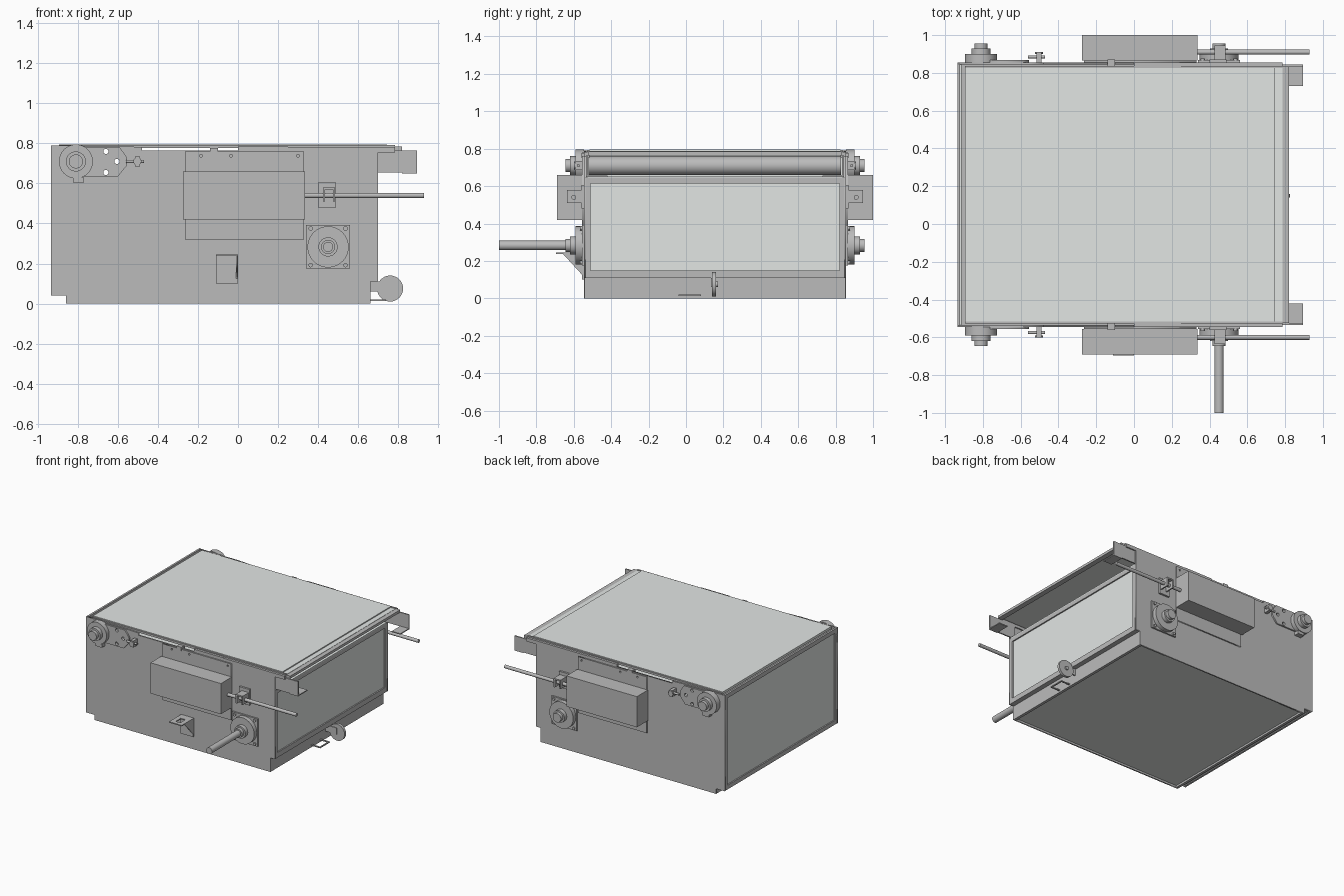
import bpy, math
from mathutils import Vector

old = bpy.data.objects.get("Cube")
if old:
    bpy.data.objects.remove(old, do_unlink=True)


def material(name, rgb):
    m = bpy.data.materials.new(name)
    m.use_nodes = True
    m.diffuse_color = (*rgb, 1)
    m.node_tree.nodes["Principled BSDF"].inputs["Base Color"].default_value = (*rgb, 1)
    return m


STEEL = material("steel grey", (0.50, 0.50, 0.50))
PALE = material("pale grey", (0.76, 0.79, 0.775))
MID = 0.155  # y of the mirror plane between the two side plates


def finish(ob, name, mat):
    ob.name = name
    ob.data.materials.clear()
    ob.data.materials.append(mat)
    return ob


def box(name, x, y, z, mat=STEEL):
    bpy.ops.mesh.primitive_cube_add(size=1)
    ob = bpy.context.object
    ob.location = [sum(r) / 2 for r in (x, y, z)]
    ob.scale = [abs(r[1] - r[0]) for r in (x, y, z)]
    return finish(ob, name, mat)


def rod(name, a, b, r, mat=STEEL, sides=32):
    a, b = Vector(a), Vector(b)
    bpy.ops.mesh.primitive_cylinder_add(vertices=sides, radius=r, depth=(b - a).length)
    ob = bpy.context.object
    ob.location = (a + b) / 2
    ob.rotation_euler = (b - a).to_track_quat('Z', 'Y').to_euler()
    bpy.ops.object.shade_smooth_by_angle()
    return finish(ob, name, mat)


def circle(x, z, r, n=16):
    return [(x + r * math.cos(i * math.tau / n), z + r * math.sin(i * math.tau / n)) for i in range(n)]


def sheet(name, outline, y, holes=(), mat=STEEL):
    """Flat plate in the xz plane between two y values, with cut-outs."""
    cu = bpy.data.curves.new(name, 'CURVE')
    cu.dimensions, cu.fill_mode = '2D', 'BOTH'
    cu.extrude = abs(y[1] - y[0]) / 2
    for pts in (outline, *holes):
        sp = cu.splines.new('POLY')
        sp.points.add(len(pts) - 1)
        for p, (u, v) in zip(sp.points, pts):
            p.co = (u, v, 0, 1)
        sp.use_cyclic_u = True
    ob = bpy.data.objects.new(name, cu)
    bpy.context.collection.objects.link(ob)
    ob.location.y = sum(y) / 2
    ob.rotation_euler.x = math.pi / 2
    bpy.ops.object.select_all(action='DESELECT')
    ob.select_set(True)
    bpy.context.view_layer.objects.active = ob
    bpy.ops.object.convert(target='MESH')
    return finish(bpy.context.object, name, mat)


# Housing with a recessed bottom panel
WIDE = (-0.538, 0.848)
FULL = (-0.544, 0.854)
box("housing_body", (-0.915, 0.65), WIDE, (0.05, 0.63))
box("bottom_panel", (-0.85, 0.65), WIDE, (0.015, 0.05), PALE)
box("inner_tray", (-0.72, 0.66), (-0.51, 0.82), (0.63, 0.637), PALE)
for x in ((-0.86, -0.84), (0.64, 0.662)):
    box("base_rim", x, FULL, (0, 0.11))

# End panel with its frame and a sill under the deck
box("end_panel", (0.645, 0.69), (-0.51, 0.82), (0.15, 0.615), PALE)
for z in ((0.11, 0.15), (0.615, 0.645)):
    box("panel_rail", (0.645, 0.70), WIDE, z)
for y in ((-0.538, -0.51), (0.82, 0.848)):
    box("panel_stile", (0.645, 0.70), y, (0.11, 0.645))
box("deck_sill", (0.30, 0.70), (-0.53, 0.84), (0.645, 0.653), PALE)

# Rear panel with its frame
box("rear_panel", (-0.925, -0.914), WIDE, (0.05, 0.77), PALE)
for z in ((0.042, 0.075), (0.757, 0.79)):
    box("rear_rail", (-0.935, -0.92), WIDE, z)
for y in ((-0.538, -0.51), (0.82, 0.848)):
    box("rear_stile", (-0.935, -0.92), y, (0.042, 0.79))

# Deck and belt
box("deck", (-0.895, 0.785), (-0.515, 0.825), (0.776, 0.787), PALE)
box("belt", (-0.895, 0.745), (-0.515, 0.825), (0.787, 0.795), PALE)
box("deck_end_beam", (0.78, 0.82), (-0.525, 0.835), (0.765, 0.785))
for y in ((-0.527, -0.515), (0.825, 0.837)):
    box("deck_edge", (-0.895, 0.785), y, (0.776, 0.792))
rod("belt_roller", (-0.81, -0.52, 0.71), (-0.81, 0.83, 0.71), 0.05)

# Fittings shared by both sides
plate_outline = [(-0.935, 0.79), (-0.935, 0.04), (-0.86, 0.04), (-0.86, 0), (0.66, 0), (0.66, 0.11),
                 (0.70, 0.11), (0.70, 0.765), (-0.48, 0.765), (-0.48, 0.782), (-0.56, 0.785)]
lightening = [circle(x, z, 0.013) for x, z in ((-0.66, 0.76), (-0.605, 0.71), (-0.66, 0.655))]
for side, s in (("right", -1), ("left", 1)):
    def Y(a, b):
        return tuple(sorted((MID + s * a, MID + s * b)))

    def axle(name, x, z, a, b, r):
        rod(f"{side}_{name}", (x, MID + s * a, z), (x, MID + s * b, z), r)

    sheet(f"{side}_side_plate", plate_outline, Y(0.69, 0.70), lightening)
    box(f"{side}_deck_rail", (0, 0.25), Y(0.68, 0.70), (0.762, 0.785))
    box(f"{side}_deck_rail_end", (0.25, 0.785), Y(0.68, 0.70), (0.755, 0.782))
    box(f"{side}_deck_tab", (-0.14, -0.10), Y(0.67, 0.715), (0.75, 0.778))

    # Belt roller bearing with its tension plate and screw
    sheet(f"{side}_tension_plate", [(-0.81, 0.78), (-0.59, 0.78), (-0.555, 0.73), (-0.555, 0.69),
                                    (-0.60, 0.635), (-0.81, 0.635)], Y(0.70, 0.712), lightening)
    axle("bearing", -0.81, 0.71, 0.70, 0.745, 0.085)
    axle("bearing_hub", -0.81, 0.71, 0.745, 0.775, 0.05)
    axle("bearing_cap", -0.81, 0.71, 0.775, 0.80, 0.035)
    box(f"{side}_bearing_nub", (-0.825, -0.77), Y(0.70, 0.74), (0.605, 0.63))
    rod(f"{side}_tension_screw", (-0.56, MID + s * 0.73, 0.71), (-0.47, MID + s * 0.73, 0.71), 0.008)
    box(f"{side}_screw_block", (-0.515, -0.49), Y(0.70, 0.75), (0.685, 0.735))
    axle("screw_knob", -0.503, 0.71, 0.745, 0.755, 0.02)

    # Guard box on its mounting plate
    sheet(f"{side}_mounting_plate", [(-0.265, 0.32), (0.33, 0.32), (0.33, 0.76), (-0.265, 0.76)], Y(0.70, 0.71),
          [circle(x, 0.738, 0.007) for x in (-0.185, -0.035, 0.30)])
    box(f"{side}_guard_box", (-0.275, 0.335), Y(0.71, 0.845), (0.42, 0.66))

    # Guide rod and its clamp
    rod(f"{side}_guide_rod", (0.335, MID + s * 0.755, 0.54), (0.93, MID + s * 0.755, 0.54), 0.013)
    box(f"{side}_clamp_base", (0.40, 0.49), Y(0.70, 0.715), (0.48, 0.605))
    for x in ((0.425, 0.435), (0.475, 0.485)):
        box(f"{side}_clamp_cheek", x, Y(0.71, 0.79), (0.51, 0.58))
    box(f"{side}_clamp_jaw", (0.435, 0.475), Y(0.71, 0.79), (0.57, 0.58))

    # Drive flange
    box(f"{side}_flange_base", (0.34, 0.56), Y(0.70, 0.712), (0.175, 0.392))
    axle("flange", 0.45, 0.283, 0.71, 0.745, 0.103)
    axle("flange_hub", 0.45, 0.283, 0.745, 0.775, 0.048)
    axle("flange_cap", 0.45, 0.283, 0.775, 0.80, 0.035)
    for x in (0.363, 0.537):
        for z in (0.192, 0.375):
            axle("flange_bolt", x, z, 0.71, 0.722, 0.011)

    # Angle bracket at the open end
    box(f"{side}_end_bracket", (0.66, 0.895), Y(0.68, 0.69), (0.655, 0.765))
    box(f"{side}_end_bracket_foot", (0.82, 0.895), Y(0.575, 0.69), (0.65, 0.658))

# Drive shaft on one side only
rod("drive_shaft", (0.45, -0.62, 0.283), (0.45, -1.0, 0.283), 0.025)

# Slotted shelf with a gusset
for y in ((-0.695, -0.665), (-0.60, -0.545)):
    box("shelf", (-0.11, 0), y, (0.237, 0.245))
for x in ((-0.11, -0.075), (-0.035, 0)):
    box("shelf_bridge", x, (-0.665, -0.60), (0.237, 0.245))
box("shelf_back", (-0.11, 0), (-0.555, -0.545), (0.10, 0.24))
gusset = sheet("shelf_gusset", [(-0.55, 0.12), (-0.55, 0.24), (-0.66, 0.24)], (-0.004, 0.004))
gusset.rotation_euler.z = math.pi / 2
gusset.location = (-0.006, 0, 0)

# Foot wheel and stop wire under the end panel
rod("foot_wheel", (0.76, 0.14, 0.075), (0.76, 0.16, 0.075), 0.065)
rod("wheel_hub", (0.76, 0.16, 0.075), (0.76, 0.17, 0.075), 0.015)
box("wheel_arm", (0.66, 0.76), (0.135, 0.145), (0.06, 0.11))
box("stop_lip", (0.73, 0.74), (-0.04, 0.08), (0.013, 0.021))
for y in ((-0.04, -0.03), (0.07, 0.08)):
    box("stop_arm", (0.655, 0.735), y, (0.013, 0.021))
